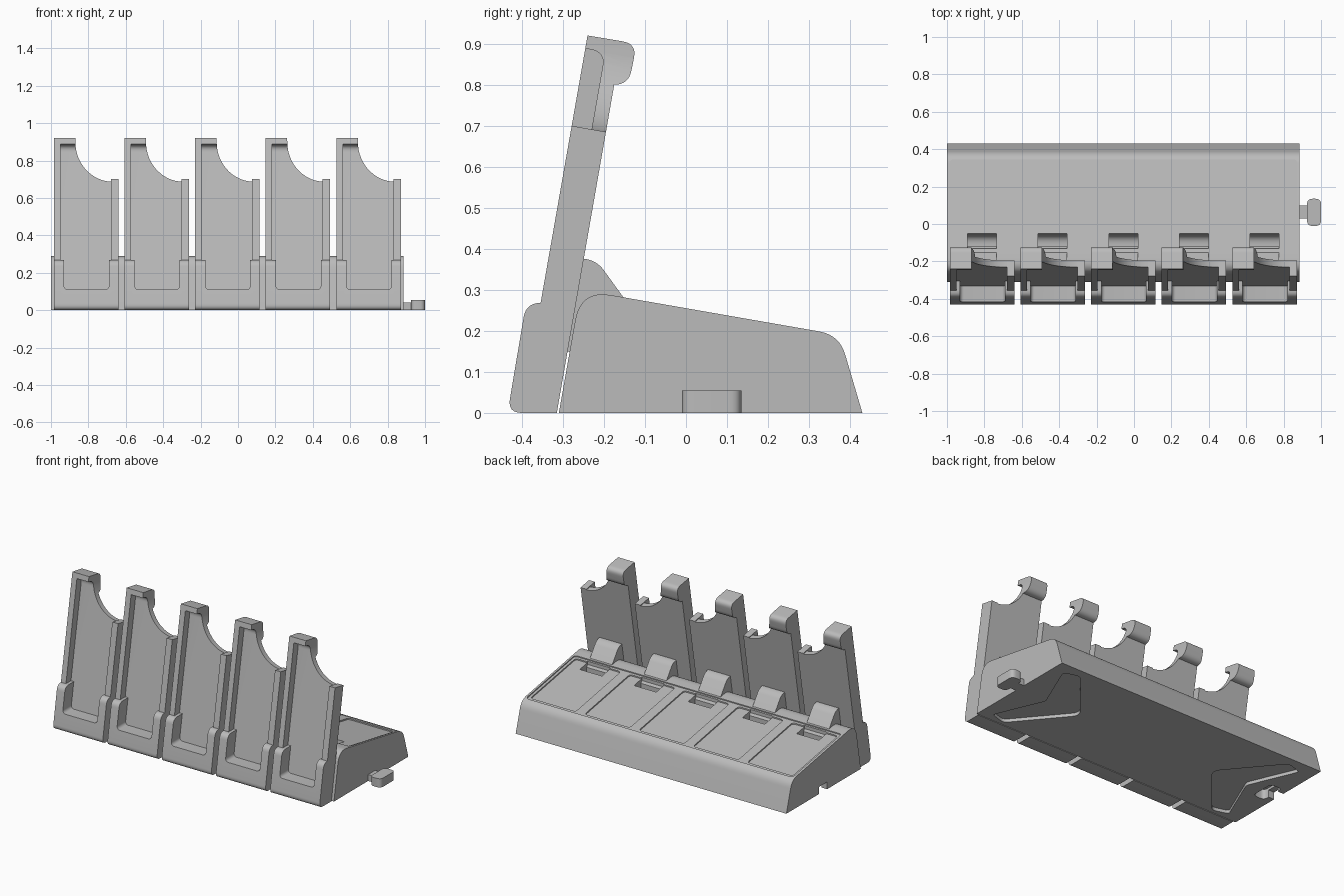
import bpy, bmesh
from math import sin, cos, radians
from mathutils import Vector

cube = bpy.data.objects.get("Cube")
if cube:
    bpy.data.objects.remove(cube, do_unlink=True)

LEAN = 0.1755       # tangent of the ten degree tilt
PITCH = 0.3777
COUNT = 5
FIRST = -0.985

grey = bpy.data.materials.new("plain_grey")
grey.use_nodes = True
GREY = (0.5, 0.5, 0.5, 1)
grey.diffuse_color = GREY
grey.node_tree.nodes["Principled BSDF"].inputs["Base Color"].default_value = GREY


def rounded(points, steps=8):
    """Outline from (a, b, corner length); zero length keeps a sharp corner."""
    out = []
    for i, (a, b, r) in enumerate(points):
        p = Vector((a, b))
        if not r:
            out.append(p)
            continue
        before = Vector(points[i - 1][:2])
        after = Vector(points[(i + 1) % len(points)][:2])
        start = p + (before - p).normalized() * r
        end = p + (after - p).normalized() * r
        for k in range(steps + 1):
            t = k / steps
            out.append(start * (1 - t) ** 2 + p * 2 * t * (1 - t) + end * t * t)
    return out


def rectangle(a, b, c, d, r):
    return rounded([(a, c, r), (b, c, r), (b, d, r), (a, d, r)])


def prism(name, outline, axis, low, high, shear=None):
    """Extrude an outline along an axis, optionally tilting z by y."""
    bm = bmesh.new()
    place = {"x": lambda p, t: (t, p[0], p[1]),
             "y": lambda p, t: (p[0], t, p[1]),
             "z": lambda p, t: (p[0], p[1], t)}[axis]
    rings = [[bm.verts.new(place(p, t)) for p in outline] for t in (low, high)]
    bm.faces.new(rings[0])
    bm.faces.new(rings[1])
    n = len(outline)
    for i in range(n):
        j = (i + 1) % n
        bm.faces.new((rings[0][i], rings[0][j], rings[1][j], rings[1][i]))
    if shear is not None:
        for v in bm.verts:
            v.co.z -= LEAN * (v.co.y - shear)
    bmesh.ops.recalc_face_normals(bm, faces=bm.faces)
    mesh = bpy.data.meshes.new(name)
    bm.to_mesh(mesh)
    bm.free()
    mesh.materials.append(grey)
    obj = bpy.data.objects.new(name, mesh)
    bpy.context.collection.objects.link(obj)
    return obj


def activate(obj):
    bpy.ops.object.select_all(action="DESELECT")
    obj.select_set(True)
    bpy.context.view_layer.objects.active = obj


def cut(obj, cutter):
    activate(obj)
    mod = obj.modifiers.new("cut", "BOOLEAN")
    mod.operation = "DIFFERENCE"
    mod.solver = "EXACT"
    mod.object = cutter
    bpy.ops.object.modifier_apply(modifier=mod.name)
    bpy.data.objects.remove(cutter, do_unlink=True)


def smooth(obj):
    activate(obj)
    bpy.ops.object.shade_smooth_by_angle(angle=radians(30))


# Wedge base with a sloping top
base = prism("base", rounded([(-0.31, 0, 0), (-0.257, 0.3, 0.075),
                              (0.374, 0.19, 0.05), (0.43, 0, 0)]), "x", -1, 0.885)

# Shallow tray and label panels in the sloping top
TOP = 0.2545
cut(base, prism("tray_cutter", rectangle(-0.985, 0.872, -0.14, 0.345, 0.02),
                "z", TOP - 0.006, 0.5, 0))
for i in range(COUNT):
    x = FIRST + i * PITCH
    cut(base, prism("panel_cutter", rectangle(x + 0.015, x + 0.33, -0.125, 0.325, 0.02),
                    "z", TOP - 0.014, 0.5, 0))
    # Latch slot with a curved back wall
    cut(base, prism("slot_cutter", rounded([(-0.13, 0.4, 0), (-0.13, 0.14, 0),
                                            (-0.06, 0.14, 0.05), (-0.04, 0.4, 0)]),
                    "x", x + 0.095, x + 0.25))

# Socket in one end, matching the connector
cut(base, prism("socket_stem_cutter", rectangle(-1.1, -0.93, 0.025, 0.105, 0), "z", -0.1, 0.045))
cut(base, prism("socket_head_cutter", rectangle(-0.96, -0.88, -0.015, 0.14, 0.03), "z", -0.1, 0.06))

# Chevron recesses underneath
for side, shift in ((1, 0), (-1, 0.1)):
    tips = [(0.81, -0.26, 0.02), (0.71, -0.29, 0.03), (0.43, 0.045, 0.05),
            (0.71, 0.38, 0.03), (0.81, 0.35, 0.02), (0.68, 0.045, 0.02)]
    outline = rounded([(side * (x + shift), y, r) for x, y, r in tips])
    cut(base, prism("chevron_cutter", outline, "z", -0.1, 0.02))
smooth(base)

# Connector on the other end
stem = prism("connector_stem", rectangle(0.88, 0.94, 0.03, 0.1, 0), "z", 0, 0.04)
head = prism("connector_head", rectangle(0.925, 1, -0.01, 0.135, 0.03), "z", 0, 0.055)
smooth(head)


def front(z):
    return -0.4015 + LEAN * z


def floor(z):
    return front(z) + 0.05


# Leaning holder with a foot at the front and a hook at the top back
holder = prism("holder_1", rounded([
    (-0.315, 0, 0), (-0.435, 0, 0.035), (-0.39, 0.268, 0.035), (front(0.268), 0.268, 0),
    (front(0.92), 0.92, 0), (-0.12, 0.9, 0.035), (-0.14, 0.8, 0.035), (-0.175, 0.8, 0)]),
    "x", 0, 0.345)

# Concave cut out of the upper corner
arc = [(0.315 - 0.2 * cos(radians(a)), 0.915 - 0.22 * sin(radians(a))) for a in range(0, 88, 6)]
cut(holder, prism("corner_cutter", [(0.115, 1.2)] + arc + [(0.305, 0.695), (0.305, 0.7),
                                                           (0.4, 0.7), (0.4, 1.2)],
                  "y", -0.6, 0.1, -0.28))

# Front pocket, then its narrower continuation through the foot
cut(holder, prism("pocket_cutter", rounded([
    (front(0.268) - 0.1, 0.268, 0), (floor(0.268), 0.268, 0),
    (floor(0.88), 0.88, 0.035), (front(0.89) - 0.1, 0.905, 0)]), "x", 0.035, 0.305))
foot_cutter = prism("foot_cutter", [(-0.5, 0.11), (floor(0.11), 0.11),
                                    (floor(0.3), 0.3), (-0.5, 0.3)], "x", 0.055, 0.295)
bm = bmesh.new()
bm.from_mesh(foot_cutter.data)
corners = [e for e in bm.edges if all(v.co.z < 0.12 for v in e.verts)
           and abs(e.verts[0].co.y - e.verts[1].co.y) > 0.05]
bmesh.ops.bevel(bm, geom=corners, offset=0.02, segments=5, profile=0.5, affect="EDGES")
bm.to_mesh(foot_cutter.data)
bm.free()
cut(holder, foot_cutter)
smooth(holder)

# Curved latch behind the holder, dropping into the base slot
latch = prism("latch_1", rounded([
    (-0.29, 0.15, 0), (-0.25, 0.376, 0), (-0.218, 0.372, 0.03),
    (-0.155, 0.285, 0), (-0.12, 0.237, 0), (-0.12, 0.15, 0)]), "x", 0.095, 0.25)
smooth(latch)

# Repeat the holder and latch along the base
for part in (holder, latch):
    part.location.x = FIRST
    for i in range(1, COUNT):
        twin = part.copy()
        twin.name = part.name.replace("1", str(i + 1))
        twin.location.x = FIRST + i * PITCH
        bpy.context.collection.objects.link(twin)
